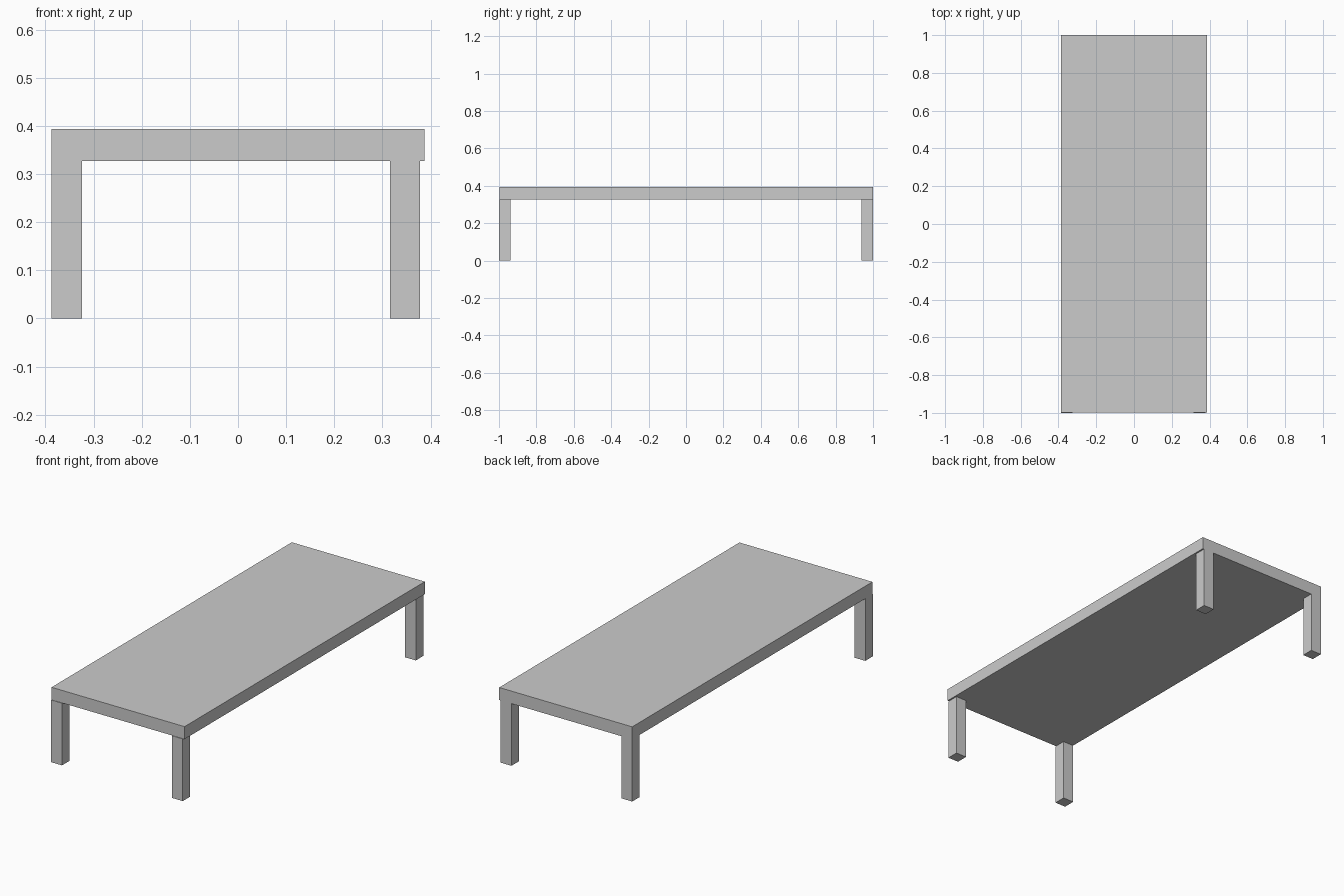
import bpy

if "Cube" in bpy.data.objects:
    bpy.data.objects.remove(bpy.data.objects["Cube"])


def box(name, x0, x1, y0, y1, z0, z1):
    """Add an axis-aligned box spanning the given limits."""
    bpy.ops.mesh.primitive_cube_add(
        size=1, location=((x0 + x1) / 2, (y0 + y1) / 2, (z0 + z1) / 2))
    obj = bpy.context.object
    obj.name = name
    obj.scale = (x1 - x0, y1 - y0, z1 - z0)
    bpy.ops.object.transform_apply(location=False, rotation=False, scale=True)
    return obj


UNDERSIDE = 0.327
LEG = 0.0625

# Solid table top
box("table_top", -0.387, 0.387, -0.997, 1.0, UNDERSIDE, 0.393)

# Four square legs; the right pair sits slightly in from the edge
for side, x in (("left", -0.387), ("right", 0.316)):
    for end, y in (("front", -1.0), ("back", 1.0 - LEG)):
        box(f"{end}_{side}_leg", x, x + LEG, y, y + LEG, 0, UNDERSIDE)
